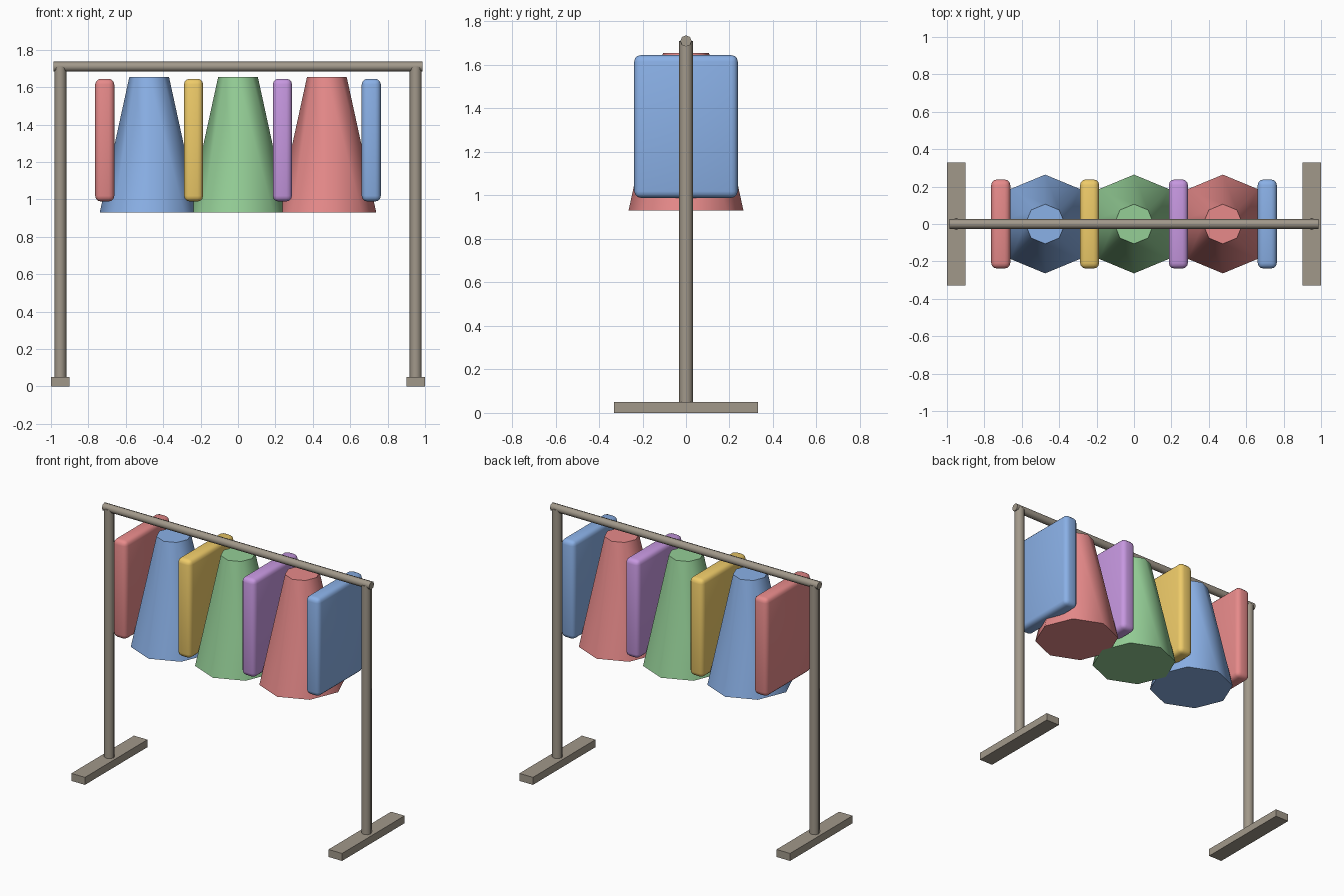
import bpy, math

if "Cube" in bpy.data.objects:
    bpy.data.objects.remove(bpy.data.objects["Cube"])

def material(name, rgb):
    m = bpy.data.materials.new(name)
    m.diffuse_color = [(c / 255) ** 2.2 for c in rgb] + [1]
    m.use_nodes = True
    m.node_tree.nodes["Principled BSDF"].inputs["Base Color"].default_value = m.diffuse_color
    return m

METAL = material("taupe", (160, 151, 137))
RED = material("red", (230, 137, 137))
BLUE = material("blue", (137, 175, 230))
GREEN = material("green", (147, 205, 149))
YELLOW = material("yellow", (238, 202, 105))
PURPLE = material("purple", (197, 150, 223))

def finish(name, mat, smooth=True):
    ob = bpy.context.object
    ob.name = name
    ob.data.materials.append(mat)
    if smooth:
        bpy.ops.object.shade_smooth_by_angle(angle=math.radians(50))
    return ob

def box(name, loc, size, mat, bevel=0):
    bpy.ops.mesh.primitive_cube_add(size=1, location=loc)
    ob = bpy.context.object
    ob.scale = size
    bpy.ops.object.transform_apply(location=False, rotation=False, scale=True)
    if bevel:
        mod = ob.modifiers.new("round", 'BEVEL')
        mod.width, mod.segments = bevel, 3
        bpy.ops.object.modifier_apply(modifier="round")
    return finish(name, mat, bool(bevel))

def cone(name, loc, r1, r2, depth, mat, rot=(0, 0, 0)):
    bpy.ops.mesh.primitive_cone_add(vertices=8, radius1=r1, radius2=r2,
                                    depth=depth, location=loc, rotation=rot)
    return finish(name, mat)

# Frame: feet, posts and hanging rail
for side, x in (("left", -0.95), ("right", 0.95)):
    box(f"{side}_foot", (x, 0, 0.025), (0.1, 0.66, 0.05), METAL)
    cone(f"{side}_post", (x, 0, 0.88), 0.032, 0.032, 1.66, METAL)
cone("rail", (0, 0, 1.71), 0.026, 0.026, 1.975, METAL, (0, math.pi / 2, 0))

# Flared dresses
for i, mat in enumerate((BLUE, GREEN, RED)):
    cone(f"dress_{i + 1}", ((i - 1) * 0.475, 0, 1.293), 0.264, 0.106, 0.724, mat)

# Folded flat garments between the dresses
for i, mat in enumerate((RED, YELLOW, PURPLE, BLUE)):
    box(f"shirt_{i + 1}", ((i - 1.5) * 0.475, 0, 1.317), (0.102, 0.476, 0.656), mat, 0.03)
